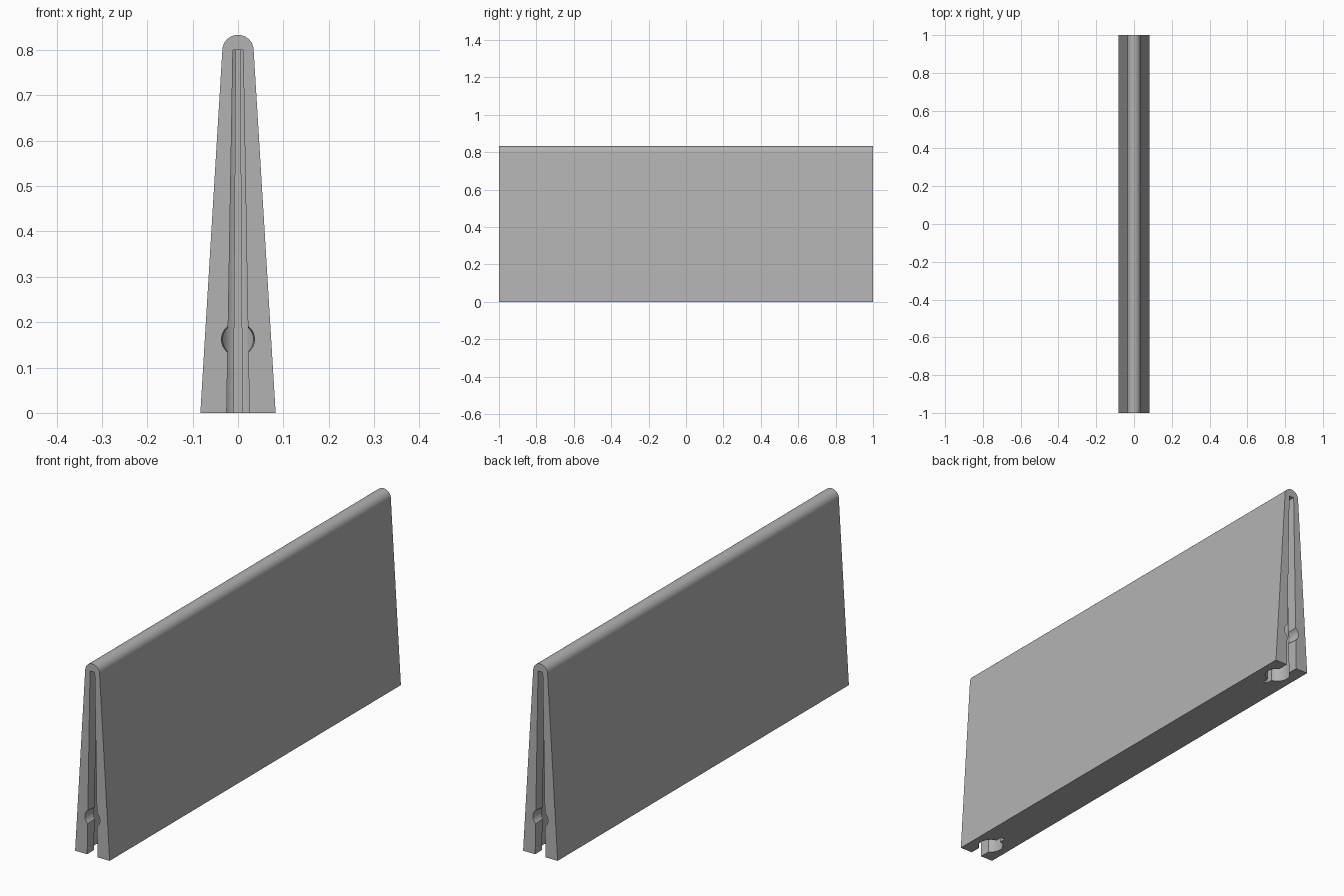
import bpy, bmesh
from math import sin, cos, pi, asin, radians

if "Cube" in bpy.data.objects:
    bpy.data.objects.remove(bpy.data.objects["Cube"])

grey = bpy.data.materials.new("plain grey")
grey.use_nodes = True
GREY = (0.45, 0.45, 0.45, 1)
grey.diffuse_color = GREY
grey.node_tree.nodes["Principled BSDF"].inputs["Base Color"].default_value = GREY


def loft(name, ring_a, ring_b):
    """Closed solid between two matching rings of points."""
    bm = bmesh.new()
    a = [bm.verts.new(p) for p in ring_a]
    b = [bm.verts.new(p) for p in ring_b]
    bm.faces.new(a)
    bm.faces.new(b)
    for i in range(len(a)):
        j = (i + 1) % len(a)
        bm.faces.new((a[i], a[j], b[j], b[i]))
    bmesh.ops.recalc_face_normals(bm, faces=bm.faces)
    mesh = bpy.data.meshes.new(name)
    bm.to_mesh(mesh)
    bm.free()
    mesh.materials.append(grey)
    obj = bpy.data.objects.new(name, mesh)
    bpy.context.collection.objects.link(obj)
    return obj


def arc(cx, cy, r, start, end, n):
    return [(cx + r * cos(start + (end - start) * i / n),
             cy + r * sin(start + (end - start) * i / n)) for i in range(n + 1)]


# Tapered wedge with a rounded ridge
section = [(-0.083, 0), (0.083, 0)] + arc(0, 0.799, 0.0345, 0.06, pi - 0.06, 24)
body = loft("wedge_body", [(x, -1, z) for x, z in section], [(x, 1, z) for x, z in section])

# Keyhole plan: neck from the end face, round bore, thin tail (x, depth)
NECK, TAIL, BORE, DEPTH = 0.025, 0.0095, 0.05, 0.09
a0, a1 = asin(NECK / BORE), asin(TAIL / BORE)
right = [(NECK, -0.02)] + arc(0, DEPTH, BORE, a0 - pi / 2, pi / 2 - a1, 16) + [(TAIL, 0.168)]
plan = right + [(-x, d) for x, d in reversed(right)]


def keyhole_ring(z, end):
    width = 1 - 0.55 * z / 0.8
    return [(x * width, end * (1 - d), z) for x, d in plan]


def cut(cutter):
    mod = body.modifiers.new(cutter.name, "BOOLEAN")
    mod.operation = "DIFFERENCE"
    mod.solver = "EXACT"
    mod.object = cutter
    bpy.context.view_layer.objects.active = body
    bpy.ops.object.modifier_apply(modifier=mod.name)
    bpy.data.objects.remove(cutter)


for end in (-1, 1):
    cut(loft("keyhole_slot", keyhole_ring(-0.02, end), keyhole_ring(0.8, end)))
    # Countersunk round hole across the neck
    mouth = arc(0, 0.162, 0.037, 0, 2 * pi, 32)[:-1]
    throat = arc(0, 0.162, 0.032, 0, 2 * pi, 32)[:-1]
    cut(loft("round_hole", [(x, end * 1.01, z) for x, z in mouth],
             [(x, end * (1 - DEPTH), z) for x, z in throat]))

# Smooth the ridge and bores, keep edges sharp
bpy.ops.object.select_all(action="DESELECT")
body.select_set(True)
bpy.context.view_layer.objects.active = body
bpy.ops.object.shade_smooth_by_angle(angle=radians(25))
